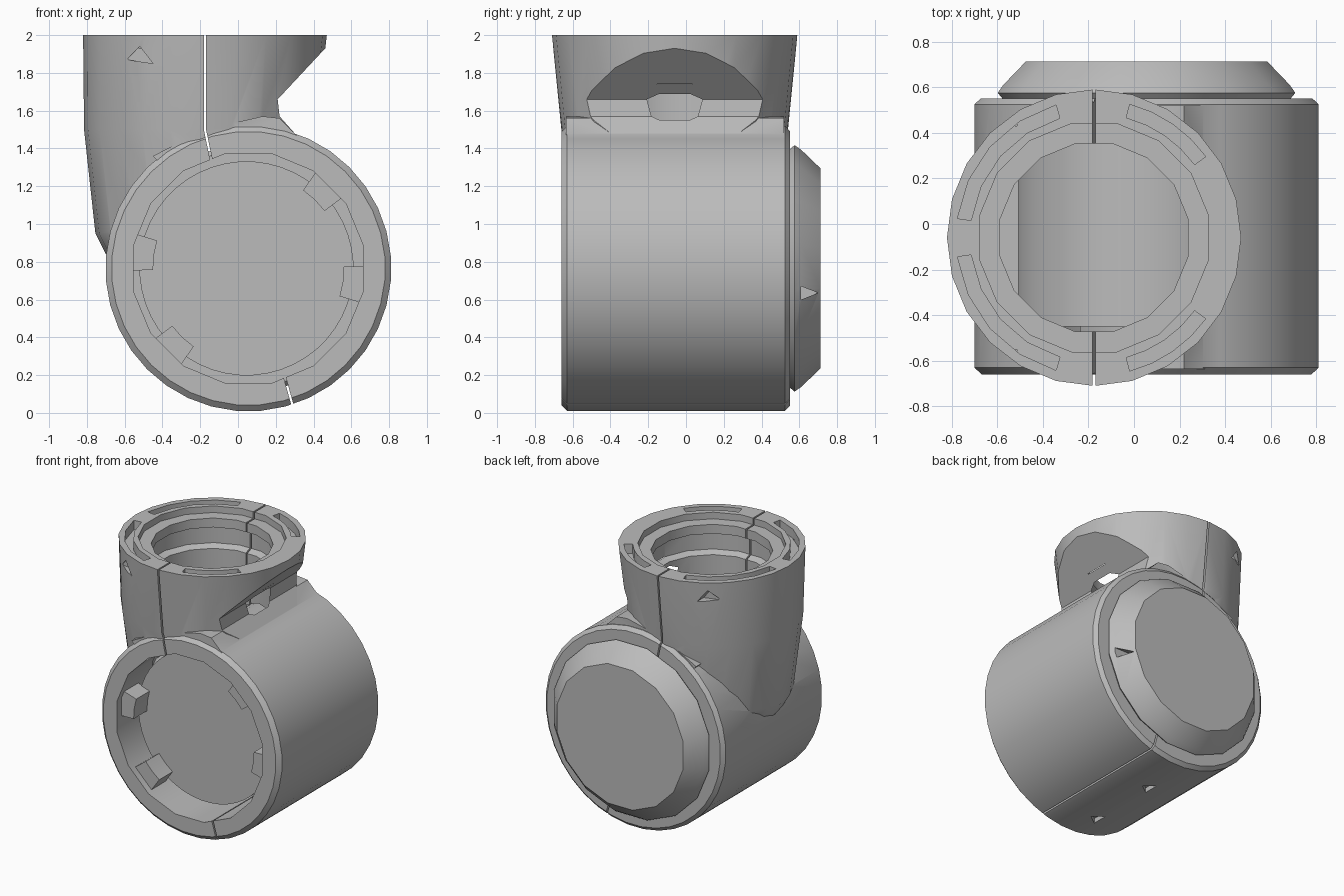
import bpy, bmesh
from math import cos, sin, radians, tau

cube = bpy.data.objects.get("Cube")
if cube:
    bpy.data.objects.remove(cube)

grey = bpy.data.materials.new("plain grey")
grey.use_nodes = True
colour = (0.5, 0.5, 0.5, 1)
grey.diffuse_color = colour
grey.node_tree.nodes["Principled BSDF"].inputs["Base Color"].default_value = colour

CX, CZ = 0.055, 0.765      # axis of the horizontal clamp
TX, TY = -0.175, -0.06     # axis of the upright socket


def place(u, v, h, axis):
    return {"x": (h, u, v), "y": (u, h, v), "z": (u, v, h)}[axis]


def loft(name, rings):
    """Closed solid through a stack of equal point rings."""
    bm = bmesh.new()
    loops = [[bm.verts.new(p) for p in ring] for ring in rings]
    n = len(loops[0])
    for a, b in zip(loops, loops[1:]):
        for i in range(n):
            j = (i + 1) % n
            bm.faces.new((a[i], a[j], b[j], b[i]))
    bm.faces.new(loops[0])
    bm.faces.new(loops[-1])
    bmesh.ops.recalc_face_normals(bm, faces=bm.faces)
    mesh = bpy.data.meshes.new(name)
    bm.to_mesh(mesh)
    bm.free()
    ob = bpy.data.objects.new(name, mesh)
    bpy.context.collection.objects.link(ob)
    mesh.materials.append(grey)
    return ob


def prism(name, outline, axis, h0, h1):
    return loft(name, [[place(u, v, h, axis) for u, v in outline] for h in (h0, h1)])


def turned(name, profile, axis, cu, cv, sides):
    """Solid of revolution from (radius, height) pairs."""
    angles = [tau * (i + 0.5) / sides for i in range(sides)]
    return loft(name, [[place(cu + r * cos(a), cv + r * sin(a), h, axis)
                        for a in angles] for r, h in profile])


def sector(name, r0, r1, a0, a1, axis, cu, cv, h0, h1, steps=4):
    angles = [radians(a0 + (a1 - a0) * i / steps) for i in range(steps + 1)]
    outline = [(cu + r * cos(a), cv + r * sin(a))
               for r, run in ((r1, angles), (r0, angles[::-1])) for a in run]
    return prism(name, outline, axis, h0, h1)


def combine(ob, operation, *others):
    """Apply booleans one by one and drop the helper solids."""
    for other in others:
        other.hide_render = True
        mod = ob.modifiers.new("combine", "BOOLEAN")
        mod.operation, mod.object, mod.solver = operation, other, "EXACT"
        bpy.context.view_layer.update()
        graph = bpy.context.evaluated_depsgraph_get()
        mesh = bpy.data.meshes.new_from_object(ob.evaluated_get(graph))
        ob.modifiers.clear()
        ob.data = mesh
        bpy.data.objects.remove(other)


def smooth(ob):
    bpy.ops.object.select_all(action="DESELECT")
    ob.select_set(True)
    bpy.context.view_layer.objects.active = ob
    bpy.ops.object.shade_smooth_by_angle(angle=radians(28))


# Upright socket: flared tube, undercut on one side
sections = [(0.84, -0.1, 0.6, 0.4), (0.95, -0.155, 0.6, 0.53),
            (1.5, -0.2, 0.615, 0.6), (2.0, TX, 0.645, 0.65)]
socket = loft("socket", [[(cx + rx * cos(tau * i / 24), TY + ry * sin(tau * i / 24), z)
                          for i in range(24)] for z, cx, rx, ry in sections])
undercut = prism("undercut", [(0.49, 1.96), (0.21, 1.66), (0.22, 1.57),
                              (0.3, 1.48), (0.3, 0.7), (1, 0.7), (1, 1.96)], "y", -1, 1)
combine(socket, "DIFFERENCE", undercut)

# Clamp body: horizontal ring joined to the socket by a web
clamp = turned("clamp_body", [(0.725, -0.66), (0.757, -0.63), (0.757, 0.525), (0.73, 0.55)],
               "y", CX, CZ, 36)
web = prism("web", [(-0.45, 1.36), (-0.18, 1.5), (0.13, 1.57), (0.22, 1.56),
                    (0.32, 1.46), (0.1, 1.2), (-0.3, 1.2)], "y", -0.635, 0.52)
combine(clamp, "UNION", web, socket)

# Bores and the stepped mouth
combine(clamp, "DIFFERENCE",
        turned("clamp_bore", [(0.62, -1), (0.62, 1)], "y", CX, CZ, 16),
        turned("socket_bore", [(0.42, 1.0), (0.42, 1.72), (0.47, 1.74), (0.47, 1.86),
                               (0.42, 1.88), (0.42, 1.95), (0.51, 1.95), (0.51, 2.1)],
               "z", TX, TY, 16))

# Grooves in the top rim, mirrored front to back
for a0, a1 in ((36, 75), (106, 172)):
    for side in (1, -1):
        combine(clamp, "DIFFERENCE", sector("groove", 0.545, 0.605, side * a0, side * a1,
                                            "z", TX, TY, 1.93, 2.1))

# Split lines
combine(clamp, "DIFFERENCE",
        prism("top_split", [(-0.181, 2.1), (-0.181, 1.5), (-0.148, 1.34),
                            (-0.136, 1.34), (-0.169, 1.5), (-0.169, 2.1)], "y", -1, 1),
        prism("bottom_split", [(0.238, 0.2), (0.25, 0.2), (0.306, 0), (0.294, 0)], "y", -1, 1))

# Small triangular dents
high = [(-0.59, 1.87), (-0.52, 1.94), (-0.45, 1.85)]
combine(clamp, "DIFFERENCE",
        prism("front_dent", high, "y", -0.9, -0.55),
        prism("back_dent", high, "y", 0.43, 0.9))
for y in (-0.4, 0.15):
    combine(clamp, "DIFFERENCE", prism("bottom_dent", [(-0.03, y - 0.06), (-0.03, y + 0.06),
                                                       (0.05, y)], "z", -0.1, 0.05))
smooth(clamp)

# Plug barrel inside the clamp
barrel = turned("plug_barrel", [(0.567, -0.45), (0.567, 0.57)], "y", CX - 0.01, CZ, 48)
smooth(barrel)

# Bevelled end cap at the back
cap = turned("end_cap", [(0.64, 0.545), (0.665, 0.575), (0.64, 0.61), (0.54, 0.712)],
             "y", CX, CZ, 16)
combine(cap, "DIFFERENCE", prism("cap_dent", [(0.61, 0.67), (0.7, 0.635), (0.61, 0.6)],
                                 "x", 0.57, 0.9))
smooth(cap)

# Retaining lugs around the open mouth, in opposing pairs
for i, angle in enumerate((46, 172, 226, 352)):
    lug = sector(f"bore_lug_{i + 1}", 0.505, 0.635, angle - 9, angle + 9,
                 "y", CX, CZ, -0.61, -0.44, 2)
    smooth(lug)
